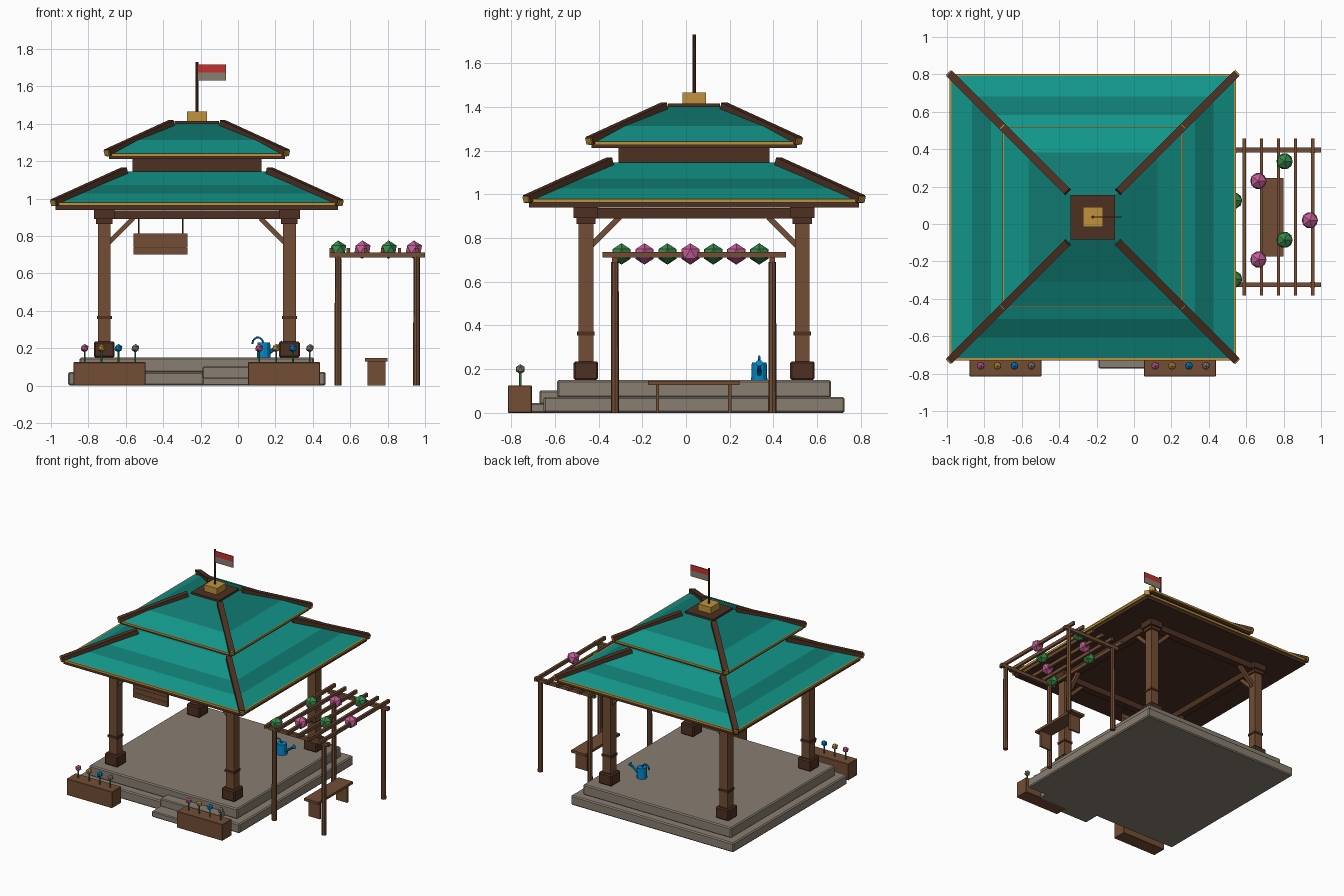
import bpy, bmesh, math
from mathutils import Vector, Matrix

if "Cube" in bpy.data.objects:
    bpy.data.objects.remove(bpy.data.objects["Cube"])

CX, CY = -0.22, 0.037          # pavilion centre


def material(name, rgb):
    m = bpy.data.materials.new(name)
    m.diffuse_color = (*rgb, 1)
    m.use_nodes = True
    m.node_tree.nodes["Principled BSDF"].inputs["Base Color"].default_value = m.diffuse_color
    return m


TEAL = material("teal", (0.006, 0.30, 0.25))
DEEP = material("deep teal", (0.005, 0.195, 0.165))
WOOD = material("wood", (0.17, 0.075, 0.035))
DARK = material("dark wood", (0.075, 0.03, 0.016))
STONE = material("stone", (0.25, 0.21, 0.165))
GOLD = material("gold", (0.52, 0.29, 0.045))
GREEN = material("green", (0.04, 0.25, 0.07))
PINK = material("pink", (0.55, 0.11, 0.31))
BLUE = material("blue", (0.0, 0.24, 0.58))
RED = material("red", (0.55, 0.03, 0.03))


def finish(name, bm, *mats):
    bmesh.ops.recalc_face_normals(bm, faces=bm.faces)
    me = bpy.data.meshes.new(name)
    bm.to_mesh(me)
    bm.free()
    for m in mats:
        me.materials.append(m)
    ob = bpy.data.objects.new(name, me)
    bpy.context.collection.objects.link(ob)
    return ob


def box(name, x, y, z, mat, bevel=0):
    """Box from three (low, high) ranges."""
    bm = bmesh.new()
    bmesh.ops.create_cube(bm, size=1)
    for v in bm.verts:
        v.co = [r[0] + (c + 0.5) * (r[1] - r[0]) for c, r in zip(v.co, (x, y, z))]
    if bevel:
        bmesh.ops.bevel(bm, geom=bm.edges[:], offset=bevel, segments=1, affect='EDGES')
    return finish(name, bm, mat)


def block(name, cx, cy, half, z0, z1, mat, bevel=0):
    return box(name, (cx - half, cx + half), (cy - half, cy + half), (z0, z1), mat, bevel)


def bar(name, a, b, w, h, mat):
    """Rectangular bar between two points, w wide and h deep."""
    a, b = Vector(a), Vector(b)
    d = (b - a).normalized()
    side = d.cross(Vector((0, 0, 1))).normalized()
    up = side.cross(d)
    bm = bmesh.new()
    ends = []
    for p in (a, b):
        ends.append([bm.verts.new(p + side * s * w / 2 + up * t * h / 2)
                     for s, t in ((-1, -1), (1, -1), (1, 1), (-1, 1))])
    for i in range(4):
        j = (i + 1) % 4
        bm.faces.new((ends[0][i], ends[0][j], ends[1][j], ends[1][i]))
    for e in ends:
        bm.faces.new(e)
    return finish(name, bm, mat)


def rod(name, a, b, r1, r2, mat, sides=8):
    a, b = Vector(a), Vector(b)
    bm = bmesh.new()
    rot = Vector((0, 0, 1)).rotation_difference(b - a).to_matrix().to_4x4()
    bmesh.ops.create_cone(bm, cap_ends=True, segments=sides, radius1=r1, radius2=r2,
                          depth=(b - a).length,
                          matrix=Matrix.Translation((a + b) / 2) @ rot)
    return finish(name, bm, mat)


def ball(name, co, r, mat):
    bm = bmesh.new()
    bmesh.ops.create_icosphere(bm, subdivisions=1, radius=r, matrix=Matrix.Translation(co))
    return finish(name, bm, mat)


def roof(name, rings):
    """Square rings (half width, height), alternating teal courses."""
    bm = bmesh.new()
    loops = [[bm.verts.new((CX + sx * h, CY + sy * h, z))
              for sx, sy in ((-1, -1), (1, -1), (1, 1), (-1, 1))] for h, z in rings]
    for k in range(len(loops) - 1):
        for i in range(4):
            j = (i + 1) % 4
            f = bm.faces.new((loops[k][i], loops[k][j], loops[k + 1][j], loops[k + 1][i]))
            f.material_index = k % 2
    bm.faces.new(loops[-1])
    bm.faces.new(loops[0])
    return finish(name, bm, TEAL, DEEP)


# stone platform and entry steps
box("platform_lower", (CX - 0.688, CX + 0.688), (CY - 0.688, CY + 0.688), (0, 0.073), STONE, 0.008)
box("platform_upper", (CX - 0.627, CX + 0.627), (CY - 0.627, CY + 0.627), (0.07, 0.15), STONE, 0.008)
box("step_low", (-0.19, 0.30), (-0.772, -0.6), (0, 0.045), STONE, 0.006)
box("step_high", (-0.19, 0.30), (-0.67, -0.55), (0.04, 0.102), STONE, 0.006)

# posts with bases, collars, capitals and braces
P = 0.495
for sx in (-1, 1):
    for sy in (-1, 1):
        x, y = CX + sx * P, CY + sy * P
        block("post", x, y, 0.034, 0.15, 0.92, WOOD)
        block("post_base", x, y, 0.056, 0.15, 0.236, DARK, 0.008)
        block("post_collar", x, y, 0.04, 0.355, 0.372, DARK)
        block("capital_lower", x, y, 0.044, 0.865, 0.9, DARK)
        block("capital_upper", x, y, 0.056, 0.892, 0.94, DARK)
        bar("brace_x", (x - sx * 0.025, y, 0.765), (x - sx * 0.155, y, 0.895), 0.028, 0.026, WOOD)
        bar("brace_y", (x, y - sy * 0.025, 0.765), (x, y - sy * 0.155, 0.895), 0.028, 0.026, WOOD)
for s in (-1, 1):
    c = CY + s * P
    box("beam_x", (CX - P, CX + P), (c - 0.028, c + 0.028), (0.89, 0.937), DARK)
    c = CX + s * P
    box("beam_y", (c - 0.028, c + 0.028), (CY - P, CY + P), (0.89, 0.937), DARK)

# lower and upper roof with soffit, gold trim and hip ridges
roof("lower_roof", [(0.757, 0.978), (0.645, 1.027), (0.545, 1.072), (0.37, 1.145)])
block("lower_soffit", CX, CY, 0.755, 0.94, 0.97, DARK)
block("lower_trim", CX, CY, 0.766, 0.962, 0.979, GOLD)
block("neck", CX, CY, 0.345, 1.12, 1.215, DARK)
roof("upper_roof", [(0.477, 1.24), (0.345, 1.312), (0.11, 1.405)])
block("upper_soffit", CX, CY, 0.47, 1.212, 1.232, DARK)
block("upper_trim", CX, CY, 0.482, 1.226, 1.241, GOLD)
for sx in (-1, 1):
    for sy in (-1, 1):
        for lo, hi in (((0.765, 0.978), (0.385, 1.15)), ((0.478, 1.245), (0.135, 1.402))):
            a = Vector((CX + sx * lo[0], CY + sy * lo[0], lo[1]))
            b = Vector((CX + sx * hi[0], CY + sy * hi[0], hi[1]))
            bar("hip_ridge", a, b, 0.04, 0.036, DARK)
            d = (a - b).normalized()
            bar("ridge_tip", a - d * 0.004, a + d * 0.008, 0.034, 0.03, GOLD)

# roof crown and flag
block("crown", CX, CY, 0.119, 1.39, 1.416, DARK)
block("finial", CX, CY, 0.054, 1.416, 1.465, GOLD)
rod("flag_pole", (CX, CY, 1.46), (CX, CY, 1.73), 0.008, 0.008, DARK)
box("flag_top", (CX, -0.065), (CY - 0.003, CY + 0.003), (1.675, 1.718), RED)
box("flag_bottom", (CX, -0.065), (CY - 0.003, CY + 0.003), (1.63, 1.675), STONE)

# hanging plank sign
SY = CY - P
for i in range(3):
    z = 0.70 + i * 0.0385
    box("sign_plank", (-0.56, -0.27), (SY - 0.009, SY + 0.009), (z, z + 0.0365), WOOD)
box("sign_back", (-0.555, -0.275), (SY - 0.006, SY + 0.006), (0.702, 0.812), DARK)
for x in (-0.53, -0.295):
    rod("sign_hanger", (x, SY, 0.81), (x, SY, 0.9), 0.004, 0.004, DARK, 6)

# garden pergola
for y in (-0.325, 0.395):
    for x in (0.535, 0.955):
        rod("pergola_post", (x, y, 0), (x, y, 0.69), 0.019, 0.017, WOOD)
    box("pergola_beam", (0.49, 1.0), (y - 0.013, y + 0.013), (0.685, 0.711), WOOD)
for i in range(6):
    x = 0.499 + i * 0.0912
    box("pergola_slat", (x - 0.009, x + 0.009), (-0.383, 0.457), (0.711, 0.737), WOOD)
for i, x in enumerate((0.535, 0.665, 0.805, 0.94, 0.535, 0.665, 0.805)):
    ball("pergola_bloom", (x, -0.295 + i * 0.105, 0.727), 0.049, PINK if i % 2 else GREEN)

# garden bench
box("bench_seat", (0.68, 0.80), (-0.173, 0.245), (0.128, 0.147), WOOD)
for y in (-0.13, 0.2):
    box("bench_leg", (0.692, 0.788), (y - 0.007, y + 0.007), (0, 0.13), WOOD)

# planters with flowers
for x0 in (-0.88, 0.053):
    box("planter", (x0, x0 + 0.386), (-0.815, -0.705), (0, 0.125), WOOD, 0.003)
    for i, mat in enumerate((PINK, GOLD, BLUE, STONE)):
        x = x0 + 0.06 + i * 0.0905
        rod("flower_stem", (x, -0.758, 0.12), (x, -0.758, 0.19), 0.005, 0.005, GREEN, 6)
        ball("flower_head", (x, -0.758, 0.2), 0.023, mat)

# watering can
WX, WY = 0.138, 0.335
rod("can_body", (WX, WY, 0.15), (WX, WY, 0.23), 0.037, 0.034, BLUE, 12)
rod("can_spout", (WX + 0.025, WY, 0.175), (WX + 0.095, WY, 0.222), 0.011, 0.008, BLUE)
rod("can_rose", (WX + 0.09, WY, 0.219), (WX + 0.104, WY, 0.228), 0.009, 0.017, BLUE)
arc = [(WX - 0.03 + 0.03 * math.cos(t) - 0.002, WY, 0.222 + 0.036 * math.sin(t))
       for t in (math.pi * k / 5 for k in range(6))]
for a, b in zip(arc, arc[1:]):
    rod("can_handle", a, b, 0.006, 0.006, BLUE, 6)
